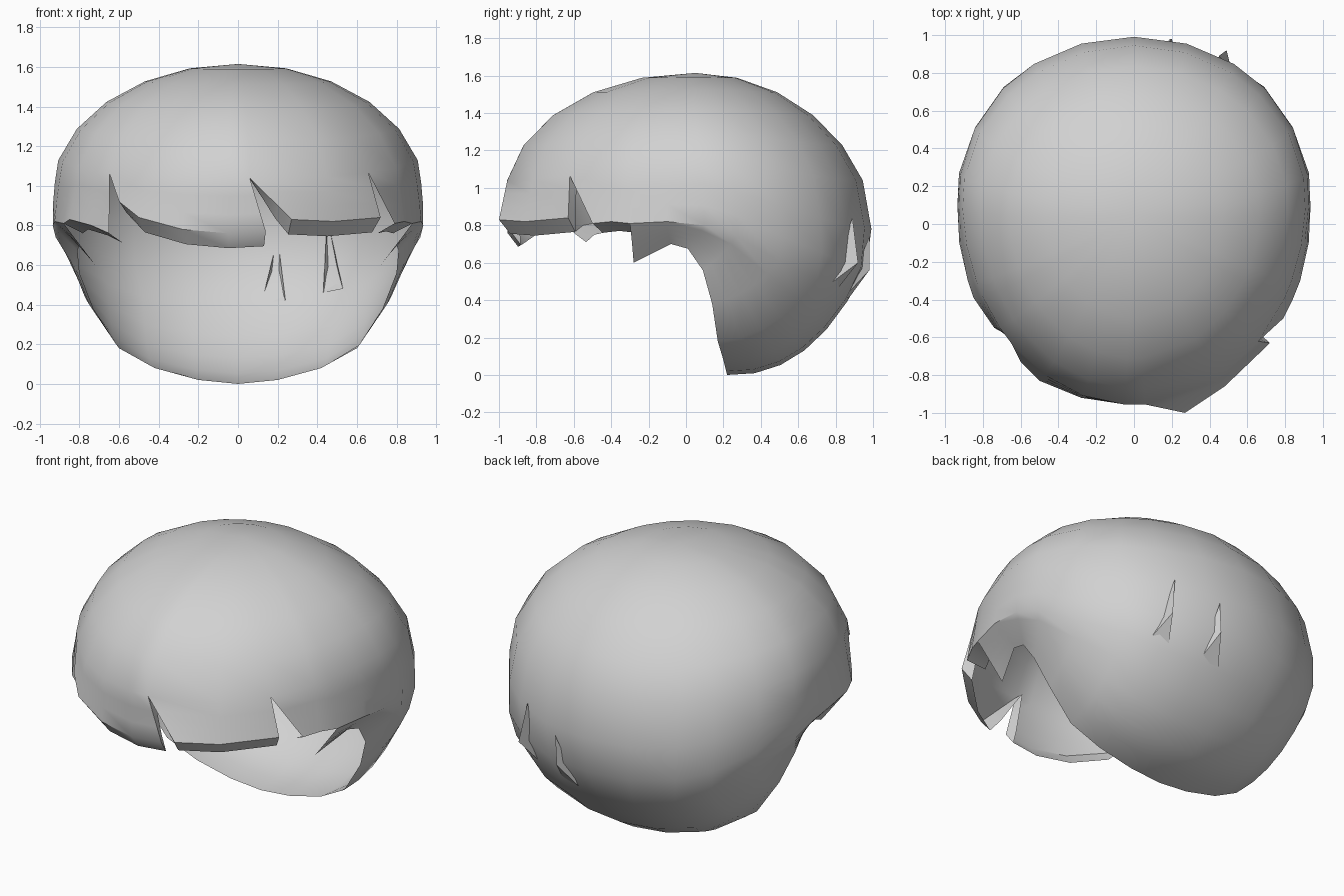
import bpy, bmesh, math
from mathutils import Vector as V

if "Cube" in bpy.data.objects:
    bpy.data.objects.remove(bpy.data.objects["Cube"])

hair = bpy.data.materials.new("hair_grey")
hair.diffuse_color = (0.64, 0.64, 0.64, 1)
hair.use_nodes = True
hair.node_tree.nodes["Principled BSDF"].inputs["Base Color"].default_value = hair.diffuse_color


def make(name, quads):
    bm = bmesh.new()
    for q in quads:
        bm.faces.new([bm.verts.new(p) for p in q])
    bmesh.ops.remove_doubles(bm, verts=bm.verts, dist=0.0005)
    me = bpy.data.meshes.new(name)
    bm.to_mesh(me)
    bm.free()
    me.materials.append(hair)
    ob = bpy.data.objects.new(name, me)
    bpy.context.collection.objects.link(ob)
    bpy.ops.object.select_all(action='DESELECT')
    ob.select_set(True)
    bpy.context.view_layer.objects.active = ob
    bpy.ops.object.shade_smooth_by_angle(angle=math.radians(38))
    return ob


def loft(cols):
    # quads between neighbouring columns of points
    return [(a[r], a[r + 1], b[r + 1], b[r])
            for a, b in zip(cols, cols[1:]) for r in range(len(a) - 1)]


def bez(a, k, b, t):
    return a * (1 - t) ** 2 + k * 2 * t * (1 - t) + b * t * t


MID = 0.15             # widest section, behind the centre
FRONT, BACK, SIDE = 1.12, 0.85, 0.94


def dome(th, phi):
    # egg-shaped crown, its top leaning forward and its sides fuller
    c, s = math.cos(th), math.sin(th)
    r = math.sin(phi)
    zc = 0.84 + 0.12 * c ** 4
    return V((SIDE * c * r,
              MID - 0.1 * math.cos(phi) + (BACK if s > 0 else FRONT) * s * r,
              zc + (1.615 - zc) * math.cos(phi)))


def angle(p):
    y = p[1] - MID
    return math.atan2(y / (BACK if y > 0 else FRONT), p[0] / SIDE)


def dome_column(e, direction=None):
    e = V(e)
    th = angle(direction or e)
    col = [dome(th, math.radians(d)) for d in (0, 15, 30, 45, 60, 75)]
    k = (col[-1] + e) / 2
    if e.y > -0.35:
        k = dome(th, math.pi / 2)
        w = min(1, max(0, (0.8 - e.z) / 0.41))
        k = V((k.x * (1 + .07 * w), k.y * (1 + .07 * w), k.z + (.62 - k.z) * w))
    return col + [bez(col[5], k, e, t) for t in (1 / 3, 2 / 3, 1)]


# crease, bulge and rim points of the nape, from sideburn to back centre
nape = [
    ((.88, -.30, .81), (.82, -.29, .73), (.72, -.28, .60)),
    ((.925, -.10, .82), (.87, -.10, .76), (.80, -.08, .70)),
    ((.935, .10, .80), (.87, .06, .73), (.81, .01, .675)),
    ((.92, .27, .74), (.86, .20, .64), (.80, .09, .56)),
    ((.81, .50, .61), (.79, .34, .42), (.73, .14, .38)),
    ((.66, .70, .51), (.64, .48, .20), (.60, .17, .18)),
    ((.48, .79, .44), (.46, .56, .06), (.42, .20, .08)),
    ((.24, .85, .40), (.22, .59, .00), (.20, .215, .02)),
    ((0, .86, .39), (0, .60, -.02), (0, .22, 0)),
]


def nape_columns(side):
    out = []
    for st in nape:
        c, k, r = [V((side * p[0], p[1], p[2])) for p in st]
        low = [bez(c, k, r, i / 5) for i in range(1, 6)]
        out.append(dome_column(c) + low)
    return out


# fringe locks: edge points left to right, split where the locks part
n1, n2, n3 = (-.67, -.63), (.06, -.95), (.68, -.62)
locks = [
    [((-.88, -.30, .81), None), ((-.85, -.39, .83), None), ((-.74, -.55, .80), None),
     ((-.65, -.60, .76), n1)],
    [((-.60, -.73, .92), n1), ((-.50, -.83, .84), None), ((-.28, -.92, .78), None),
     ((-.05, -.955, .76), None), ((.14, -.94, .77), n2)],
    [((.27, -1.0, .83), n2), ((.48, -.86, .82), None), ((.72, -.63, .84), n3)],
    [((.79, -.50, .81), n3), ((.84, -.40, .82), None), ((.88, -.30, .81), None)],
]
left, right = nape_columns(-1), nape_columns(1)
shell = loft(left[::-1]) + loft(right)
for n, lock in enumerate(locks):
    cols = [dome_column(e, d) for e, d in lock]
    shell += loft(cols)
    rim = [c[-1] for c in cols]
    front = n in (1, 2)
    if front:
        # down one parting, along the lock, up to the next parting
        rim = cols[0][5:8] + rim + cols[-1][7:4:-1]
    # thickness of the lock, folded in and down, fading up the partings
    shrink, depth = (.94, .075) if front else (.89, .05)
    walls = []
    for p in rim:
        drop = depth * min(1, max(0, (1.03 - p.z) / 0.15))
        walls.append([p, V((p.x * shrink, p.y * shrink, p.z - drop))])
    shell += loft(walls)
make("hair_cap", shell)

# two narrow pointed locks at the back
for n, (top, tip, a, b) in enumerate([
        ((.20, .98, .74), (.19, .98, .56), (.12, .87, .41), (.24, .85, .42)),
        ((.45, .89, .84), (.49, .92, .60), (.43, .81, .46), (.53, .76, .48))]):
    make(f"back_lock_{n + 1}", [(top, tip, a), (top, b, tip), (a, tip, b)])
